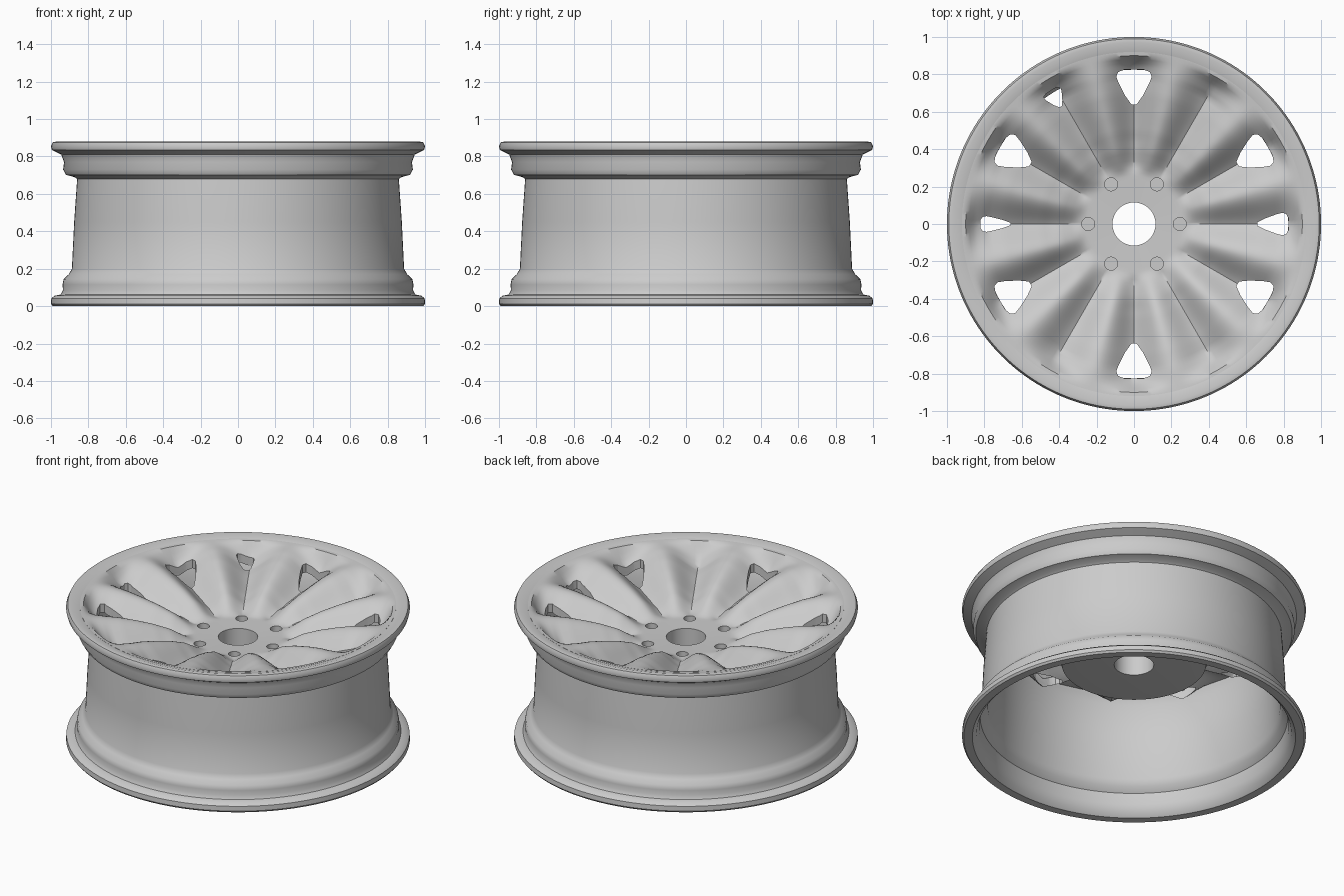
import bpy, bmesh, math
from mathutils import Matrix

if "Cube" in bpy.data.objects:
    bpy.data.objects.remove(bpy.data.objects["Cube"])

metal = bpy.data.materials.new("light_grey_metal")
GREY = (0.6, 0.6, 0.6, 1)
metal.use_nodes = True
metal.diffuse_color = GREY
metal.node_tree.nodes["Principled BSDF"].inputs["Base Color"].default_value = GREY


def finish(name, bm):
    bmesh.ops.recalc_face_normals(bm, faces=bm.faces)
    mesh = bpy.data.meshes.new(name)
    bm.to_mesh(mesh)
    bm.free()
    obj = bpy.data.objects.new(name, mesh)
    bpy.context.collection.objects.link(obj)
    mesh.materials.append(metal)
    return obj


def revolve(name, profile_at, steps):
    """Ring solid whose closed (r, z) profile may change with the angle."""
    bm = bmesh.new()
    rings = []
    for i in range(steps):
        a = math.tau * i / steps
        rings.append([bm.verts.new((r * math.cos(a), r * math.sin(a), z))
                      for r, z in profile_at(a)])
    for i, ring in enumerate(rings):
        nxt = rings[(i + 1) % steps]
        for j in range(len(ring)):
            k = (j + 1) % len(ring)
            bm.faces.new((ring[j], nxt[j], nxt[k], ring[k]))
    return finish(name, bm)


def lerp(points, r):
    """Linear interpolation along sorted (r, value) points."""
    for (r0, v0), (r1, v1) in zip(points, points[1:]):
        if r <= r1:
            return v0 + (v1 - v0) * (r - r0) / (r1 - r0)
    return points[-1][1]


# Barrel: outer wall with both flanges, then the inner wall
OUTER = [(0.94, 0), (0.99, 0), (1, 0.012), (0.998, 0.042), (0.98, 0.056), (0.948, 0.062),
         (0.936, 0.085), (0.938, 0.115), (0.932, 0.145), (0.905, 0.17), (0.888, 0.2),
         (0.876, 0.45), (0.86, 0.68), (0.875, 0.69), (0.92, 0.702), (0.935, 0.73),
         (0.93, 0.77), (0.945, 0.81), (0.975, 0.825), (0.995, 0.835), (1, 0.855),
         (0.99, 0.876), (0.97, 0.88), (0.91, 0.862)]
INNER = [(0.88, 0.78), (0.825, 0.69), (0.835, 0.45), (0.85, 0.21), (0.865, 0.17),
         (0.895, 0.14), (0.9, 0.07), (0.915, 0.025)]
barrel = revolve("barrel", lambda a: OUTER + INNER, 160)

# Face: twelve ridged spokes separated by grooves, dished towards the hub
RIDGE = [(0.115, 0.665), (0.27, 0.67), (0.31, 0.69), (0.4, 0.745), (0.5, 0.785),
         (0.6, 0.815), (0.7, 0.84), (0.8, 0.856), (0.92, 0.866)]
DEPTH = [(0.1, 0), (0.27, 0), (0.32, 0.035), (0.45, 0.085), (0.6, 0.115), (0.78, 0.13),
         (0.85, 0.08), (0.9, 0)]
HUB_UNDER = [(0.44, 0.56), (0.42, 0.495), (0.33, 0.488), (0.115, 0.485)]
SPOKES, RADII, SKIN = 12, 40, 0.055


def face_profile(a):
    turn = a / math.tau * SPOKES
    away = abs((turn + 0.5) % 1 - 0.5) * 2
    major = round(turn) % 2
    groove = (0.5 + 0.5 * math.cos(math.pi * away)) * 0.5 + 0.5 * (1 - away) ** 1.7
    groove *= 1 if major else 0.88
    top = []
    for i in range(RADII + 1):
        r = 0.115 + (0.92 - 0.115) * i / RADII
        top.append((r, lerp(RIDGE, r) - lerp(DEPTH, r) * groove))
    # The back of the spokes follows the front as a thin skin
    back = [(r, z - SKIN) for r, z in reversed(top) if r > 0.46]
    return top + back + HUB_UNDER


face = revolve("spoked_face", face_profile, 240)


def prism(outline, angle, low, high):
    """Upright cutter over a flat outline, turned around the wheel axis."""
    bm = bmesh.new()
    base = bm.faces.new([bm.verts.new((x, y, low)) for x, y in outline])
    ext = bmesh.ops.extrude_face_region(bm, geom=[base])["geom"]
    bmesh.ops.translate(bm, vec=(0, 0, high - low),
                        verts=[v for v in ext if isinstance(v, bmesh.types.BMVert)])
    bm.transform(Matrix.Rotation(math.radians(angle), 4, "Z"))
    obj = finish("cutter", bm)
    obj.hide_render = True
    return obj


def cut(cutter):
    mod = face.modifiers.new("cut", "BOOLEAN")
    mod.operation, mod.solver, mod.object = "DIFFERENCE", "EXACT", cutter
    bpy.context.view_layer.objects.active = face
    bpy.ops.object.modifier_apply(modifier=mod.name)
    bpy.data.objects.remove(cutter)


def window(r0, r1, half):
    """Rounded triangle pointing at the hub."""
    side = [(0, 0.15), (0.25, 0.5), (0.6, 0.85), (0.8, 1), (0.93, 0.9), (1, 0.55)]
    pts = [(r0 + (r1 - r0) * u, half * w) for u, w in side]
    return pts + [(x, -y) for x, y in reversed(pts)]


# Large windows, with smaller openings in some of the grooves between them
for k in range(6):
    cut(prism(window(0.64, 0.825, 0.095), 30 + 60 * k, 0.3, 1))
for angle, r0, r1, half in [(0, 0.66, 0.825, 0.06), (180, 0.66, 0.82, 0.042),
                            (122, 0.74, 0.84, 0.052)]:
    cut(prism(window(r0, r1, half), angle, 0.3, 1))

# Lug pockets around the bore
for k in range(6):
    circle = [(0.245 + 0.035 * math.cos(math.tau * i / 20), 0.035 * math.sin(math.tau * i / 20))
              for i in range(20)]
    cut(prism(circle, 60 * k, 0.63, 1))

# Smooth shading with crisp edges
for obj in (barrel, face):
    bpy.ops.object.select_all(action="DESELECT")
    obj.select_set(True)
    bpy.context.view_layer.objects.active = obj
    bpy.ops.object.shade_smooth_by_angle(angle=math.radians(40))
